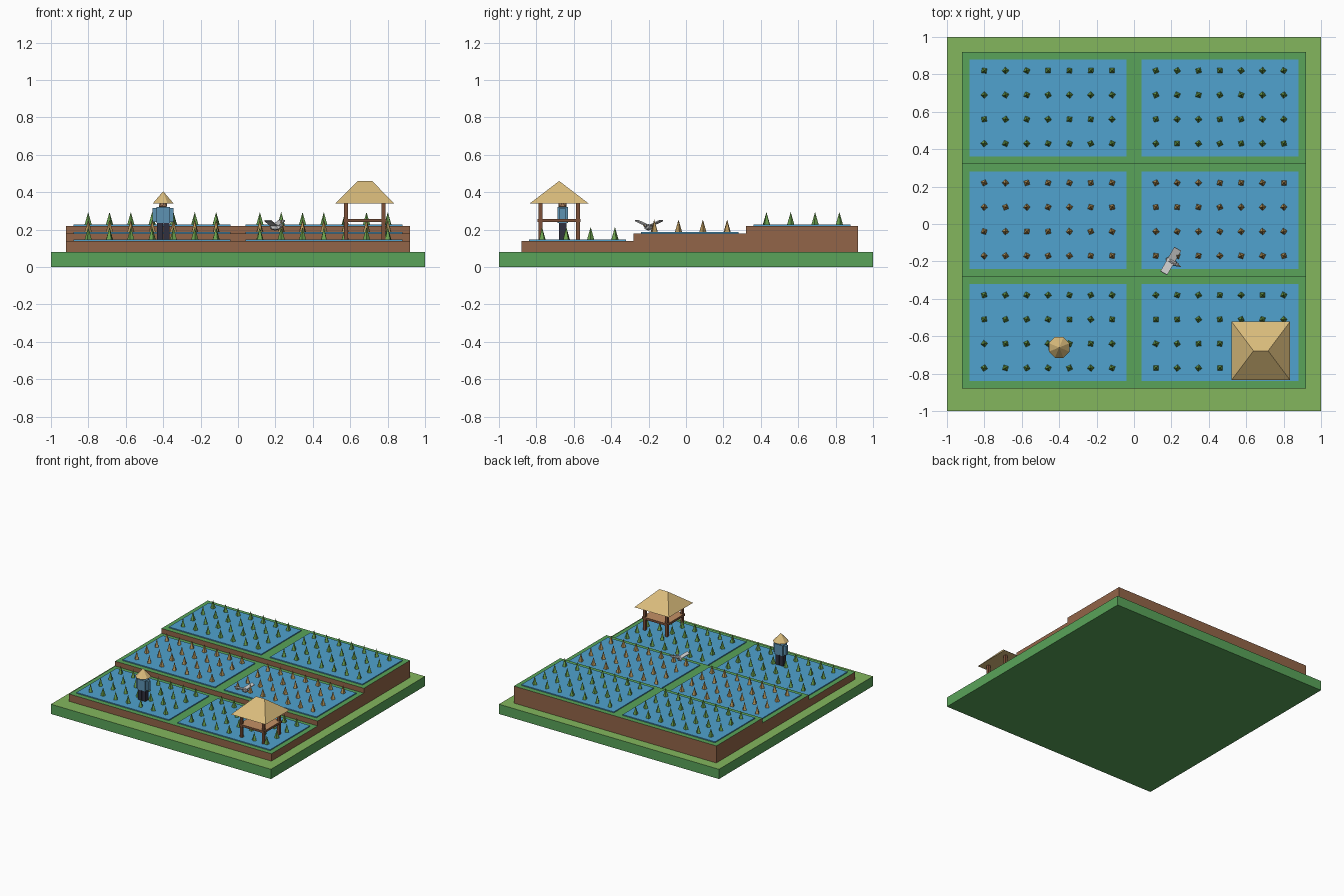
import bpy, bmesh, math, random
from mathutils import Matrix, Vector, Euler

if "Cube" in bpy.data.objects:
    bpy.data.objects.remove(bpy.data.objects["Cube"])

random.seed(4)


def mat(name, r, g, b):
    m = bpy.data.materials.new(name)
    m.diffuse_color = (r, g, b, 1)
    m.use_nodes = True
    m.node_tree.nodes["Principled BSDF"].inputs["Base Color"].default_value = m.diffuse_color
    return m


GREEN = mat("green", 0.10, 0.37, 0.10)
GRASS = mat("grass", 0.23, 0.47, 0.11)
SOIL = mat("soil", 0.29, 0.13, 0.065)
WATER = mat("water", 0.08, 0.36, 0.62)
LEAF = mat("leaf", 0.16, 0.38, 0.08)
RIPE = mat("ripe_leaf", 0.50, 0.32, 0.11)
WOOD = mat("wood", 0.20, 0.08, 0.04)
PLANK = mat("plank", 0.55, 0.28, 0.13)
STRAW = mat("straw", 0.70, 0.50, 0.20)
SHIRT = mat("shirt", 0.11, 0.29, 0.45)
DARK = mat("trousers", 0.03, 0.03, 0.05)
SKIN = mat("skin", 0.45, 0.24, 0.13)
WHITE = mat("feathers", 0.8, 0.8, 0.78)
BEAK = mat("beak", 0.8, 0.45, 0.1)


def finish(name, bm, *mats):
    me = bpy.data.meshes.new(name)
    bm.to_mesh(me)
    bm.free()
    for m in mats:
        me.materials.append(m)
    ob = bpy.data.objects.new(name, me)
    bpy.context.collection.objects.link(ob)
    return ob


def box(name, x0, x1, y0, y1, z0, z1, m, top=None):
    bm = bmesh.new()
    M = Matrix.Translation(((x0 + x1) / 2, (y0 + y1) / 2, (z0 + z1) / 2))
    bmesh.ops.create_cube(bm, size=1, matrix=M @ Matrix.Diagonal((x1 - x0, y1 - y0, z1 - z0, 1)))
    if top:
        for f in bm.faces:
            f.material_index = int(f.normal.z > 0.5)
        return finish(name, bm, m, top)
    return finish(name, bm, m)


def cone(bm, loc, r, h, n, rot=0.0, r2=0.0):
    bmesh.ops.create_cone(bm, cap_ends=True, segments=n, radius1=r, radius2=r2, depth=h,
                          matrix=Matrix.Translation(Vector(loc) + Vector((0, 0, h / 2)))
                          @ Matrix.Rotation(rot, 4, 'Z'))


def ball(name, M, r, m):
    bm = bmesh.new()
    bmesh.ops.create_icosphere(bm, subdivisions=1, radius=r, matrix=M)
    return finish(name, bm, m)


# Ground slab
box("base", -1, 1, -1, 1, 0, 0.08, GREEN, GRASS)

# Three terraces, each with two paddies and rows of rice
for i, (y0, top, leaf) in enumerate([(-0.88, 0.14, LEAF), (-0.28, 0.18, RIPE), (0.32, 0.22, LEAF)]):
    box(f"terrace_{i}", -0.92, 0.92, y0, y0 + 0.6, 0.08, top, SOIL, GREEN)
    bm = bmesh.new()
    for side in (-1, 1):
        xs = sorted((side * 0.04, side * 0.88))
        box(f"water_{i}_{side}", *xs, y0 + 0.04, y0 + 0.56, top, top + 0.008, WATER)
        for c in range(7):
            for r in range(4):
                cone(bm, (side * (0.117 + c * 0.114), y0 + 0.11 + r * 0.13, top + 0.004),
                     0.02, 0.07, 4, random.uniform(0, math.pi / 2))
    finish(f"rice_{i}", bm, leaf)

# Hut: posts, floor and hipped thatch roof
hx, hy = 0.678, -0.678
for sx in (-1, 1):
    for sy in (-1, 1):
        px, py = hx + sx * 0.1, hy + sy * 0.1
        box("hut_post", px - 0.01, px + 0.01, py - 0.01, py + 0.01, 0.14, 0.345, WOOD)
box("hut_floor", hx - 0.115, hx + 0.115, hy - 0.115, hy + 0.115, 0.24, 0.258, WOOD, PLANK)
bm = bmesh.new()
e = [bm.verts.new((hx + a * 0.157, hy + b * 0.157, 0.34)) for a, b in ((-1, -1), (1, -1), (1, 1), (-1, 1))]
p, q = [bm.verts.new((hx + s * 0.039, hy, 0.46)) for s in (-1, 1)]
for f in ((e[0], e[1], q, p), (e[1], e[2], q), (e[2], e[3], p, q), (e[3], e[0], p), e[::-1]):
    bm.faces.new(f)
finish("hut_roof", bm, STRAW)

# Farmer
fx, fy = -0.40, -0.66
for s in (-1, 1):
    lx, ax = fx + s * 0.018, fx + s * 0.045
    box("leg", lx - 0.016, lx + 0.016, fy - 0.02, fy + 0.02, 0.14, 0.24, DARK)
    box("arm", ax - 0.011, ax + 0.011, fy - 0.015, fy + 0.015, 0.24, 0.315, SHIRT)
box("torso", fx - 0.036, fx + 0.036, fy - 0.028, fy + 0.028, 0.235, 0.32, SHIRT)
ball("head", Matrix.Translation((fx, fy, 0.335)), 0.026, SKIN)
bm = bmesh.new()
cone(bm, (fx, fy, 0.34), 0.06, 0.065, 8, math.pi / 8)
finish("straw_hat", bm, STRAW)

# Bird gliding with raised wings
B = Matrix.Translation((0.2, -0.2, 0.212)) @ Matrix.Rotation(math.radians(-30), 4, 'Z')
ball("bird_body", B @ Matrix.Diagonal((1.7, 0.9, 0.8, 1)), 0.022, WHITE)
ball("bird_head", B @ Matrix.Translation((0.036, 0, 0.01)), 0.012, WHITE)
bm = bmesh.new()
bmesh.ops.create_cone(bm, cap_ends=True, segments=4, radius1=0.005, radius2=0, depth=0.018,
                      matrix=B @ Matrix.Translation((0.053, 0, 0.009)) @ Matrix.Rotation(math.pi / 2, 4, 'Y'))
finish("bird_beak", bm, BEAK)
for s in (-1, 1):
    bm = bmesh.new()
    bmesh.ops.create_cube(bm, size=1, matrix=B @ Matrix.Rotation(s * math.radians(22), 4, 'X')
                          @ Matrix.Translation((-0.004, s * 0.045, 0.005))
                          @ Matrix.Diagonal((0.042, 0.075, 0.006, 1)))
    finish("bird_wing", bm, WHITE)
